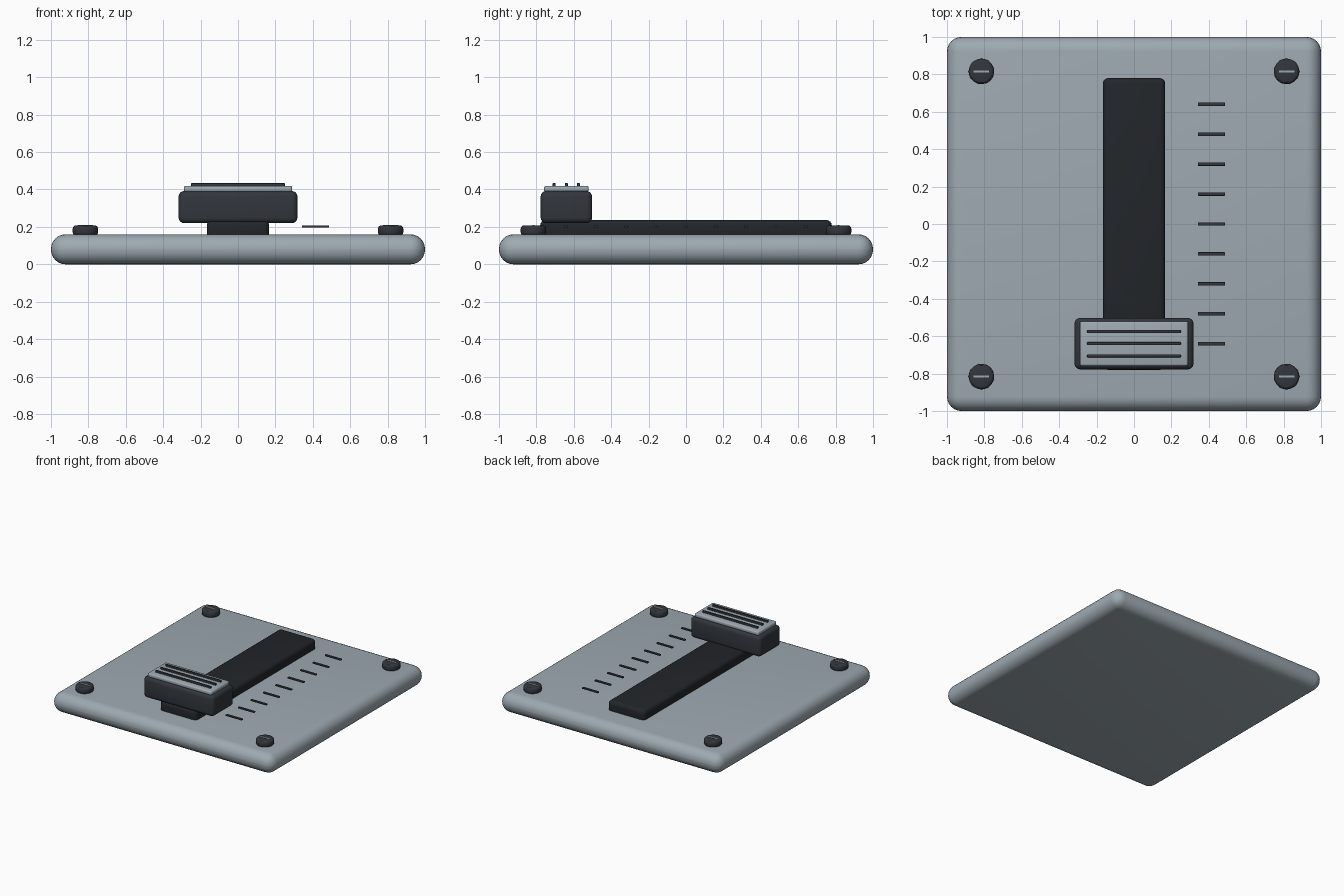
import bpy

if "Cube" in bpy.data.objects:
    bpy.data.objects.remove(bpy.data.objects["Cube"])


def material(name, rgb):
    m = bpy.data.materials.new(name)
    m.diffuse_color = (*rgb, 1)
    m.use_nodes = True
    m.node_tree.nodes["Principled BSDF"].inputs["Base Color"].default_value = m.diffuse_color
    return m


STEEL = material("grey_steel", (0.34, 0.40, 0.44))
BLACK = material("track_black", (0.016, 0.019, 0.023))
DARK = material("dark_plastic", (0.032, 0.038, 0.047))


def finish(ob, name, mat, bevel, segments):
    ob.name = name
    ob.data.materials.append(mat)
    bpy.ops.object.transform_apply(location=False, rotation=False, scale=True)
    if bevel:
        mod = ob.modifiers.new("rounding", 'BEVEL')
        mod.width = bevel
        mod.segments = segments
        mod.limit_method = 'ANGLE'
        bpy.ops.object.modifier_apply(modifier=mod.name)
    bpy.ops.object.shade_smooth_by_angle()
    return ob


def box(name, lo, hi, mat, bevel=0.0, segments=4):
    centre = [(a + b) / 2 for a, b in zip(lo, hi)]
    bpy.ops.mesh.primitive_cube_add(size=1, location=centre)
    ob = bpy.context.object
    ob.scale = [b - a for a, b in zip(lo, hi)]
    return finish(ob, name, mat, bevel, segments)


# Base plate with rounded rim
box("base_plate", (-1, -1, 0), (1, 1, 0.16), STEEL, 0.078, 6)

# Raised slider track
box("slider_track", (-0.167, -0.78, 0.13), (0.167, 0.78, 0.237), BLACK, 0.03)

# Sliding handle with light cap and grip ribs
box("handle", (-0.318, -0.777, 0.22), (0.318, -0.502, 0.392), DARK, 0.03)
box("handle_cap", (-0.29, -0.76, 0.386), (0.29, -0.52, 0.42), STEEL, 0.012, 3)
for i in range(3):
    y = -0.705 + i * 0.065
    box("grip_rib", (-0.25, y - 0.008, 0.415), (0.25, y + 0.008, 0.434), DARK, 0.003, 2)

# Scale marks beside the track
for i in range(9):
    y = -0.64 + i * 0.16
    box("scale_mark", (0.342, y - 0.009, 0.196), (0.487, y + 0.009, 0.207), DARK, 0.002, 2)

# Corner screws with light slots
for sx in (-1, 1):
    for sy in (-1, 1):
        x, y = sx * 0.816, sy * 0.816
        bpy.ops.mesh.primitive_cylinder_add(vertices=32, radius=0.068, depth=0.055,
                                            location=(x, y, 0.1805))
        finish(bpy.context.object, "screw", DARK, 0.018, 3)
        box("screw_slot", (x - 0.042, y - 0.005, 0.202), (x + 0.042, y + 0.005, 0.21), STEEL)
